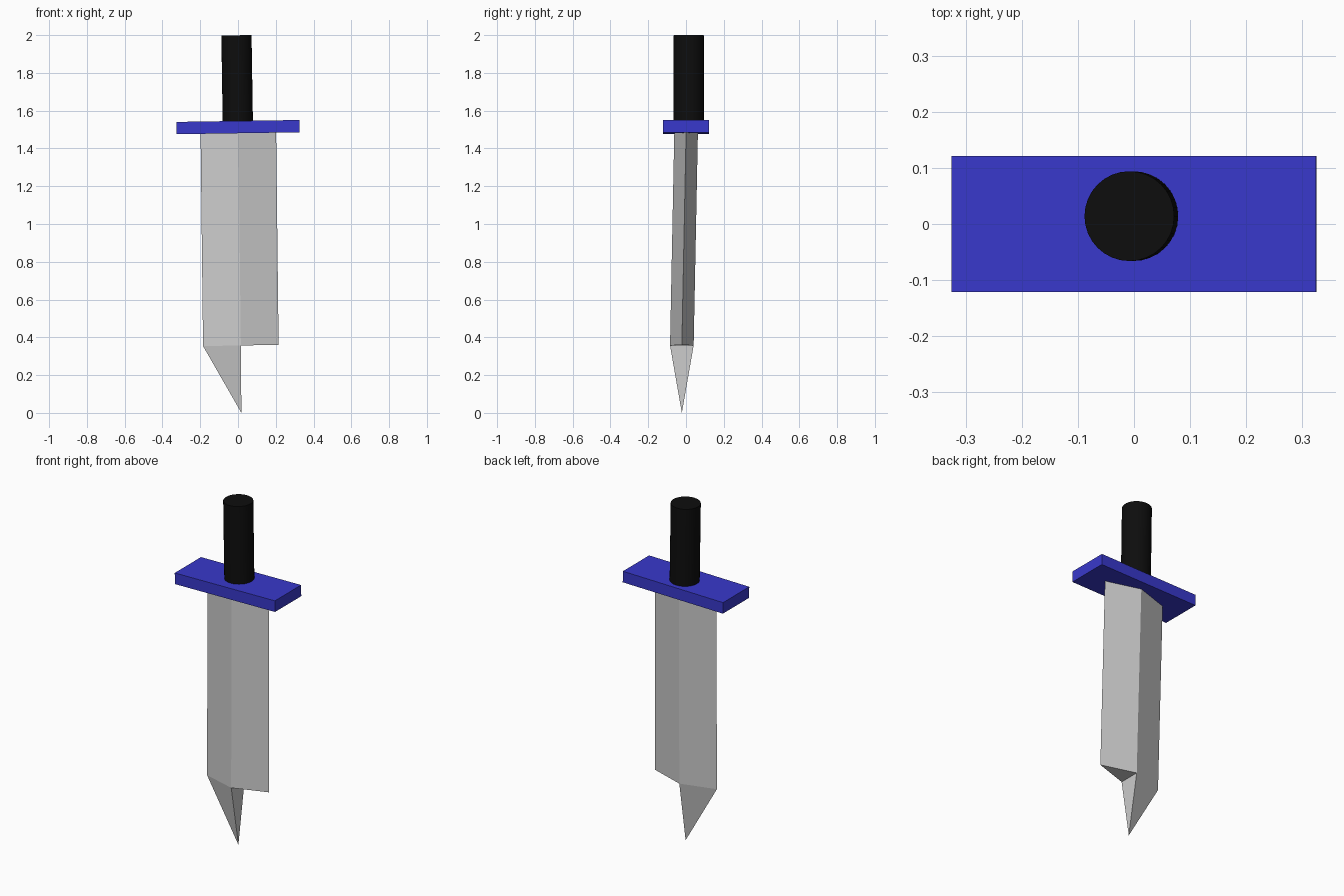
import bpy, bmesh
from math import radians
from mathutils import Vector

if "Cube" in bpy.data.objects:
    bpy.data.objects.remove(bpy.data.objects["Cube"])

def material(name, rgb):
    m = bpy.data.materials.new(name)
    m.diffuse_color = (*rgb, 1)
    m.use_nodes = True
    m.node_tree.nodes["Principled BSDF"].inputs["Base Color"].default_value = m.diffuse_color
    return m

def diamond(bm, centre, tilt):
    # left, front, right, back corners of the blade section
    corners = [(-0.2, 0), (0, -0.0625), (0.2, 0), (0, 0.0625)]
    c = Vector(centre)
    return [bm.verts.new(c + Vector((x, y, x * tilt))) for x, y in corners]

# Blade: diamond prism, leaning slightly, with only the left half of the point
bm = bmesh.new()
top = diamond(bm, (0.0015, 0.001, 1.51), 0.016)
low = diamond(bm, (0.015, -0.022, 0.357), 0.016)
tip = bm.verts.new((0.018, -0.022, 0.0))
bm.faces.new(top)
for i in range(4):
    j = (i + 1) % 4
    bm.faces.new((top[i], top[j], low[j], low[i]))
left, front, right, back = low
for trio in [(front, right, back), (left, front, tip), (left, back, tip), (front, back, tip)]:
    bm.faces.new(trio)
bmesh.ops.recalc_face_normals(bm, faces=bm.faces)
mesh = bpy.data.meshes.new("blade")
bm.to_mesh(mesh)
bm.free()
bpy.context.collection.objects.link(bpy.data.objects.new("blade", mesh))

# Crossguard: flat blue bar, one end slightly raised
bpy.ops.mesh.primitive_cube_add(size=1, location=(0, 0, 1.513), rotation=(0, radians(-0.9), 0))
guard = bpy.context.object
guard.name = "crossguard"
guard.scale = (0.65, 0.243, 0.065)
guard.data.materials.append(material("blue", (0.04, 0.04, 0.6)))

# Grip: black cylinder
bpy.ops.mesh.primitive_cylinder_add(vertices=32, radius=0.08, depth=0.478,
                                    location=(-0.0045, 0.014, 1.76), rotation=(0, radians(-0.9), 0))
grip = bpy.context.object
grip.name = "grip"
grip.data.materials.append(material("black", (0.004, 0.004, 0.004)))
bpy.ops.object.shade_smooth_by_angle(angle=radians(30))
